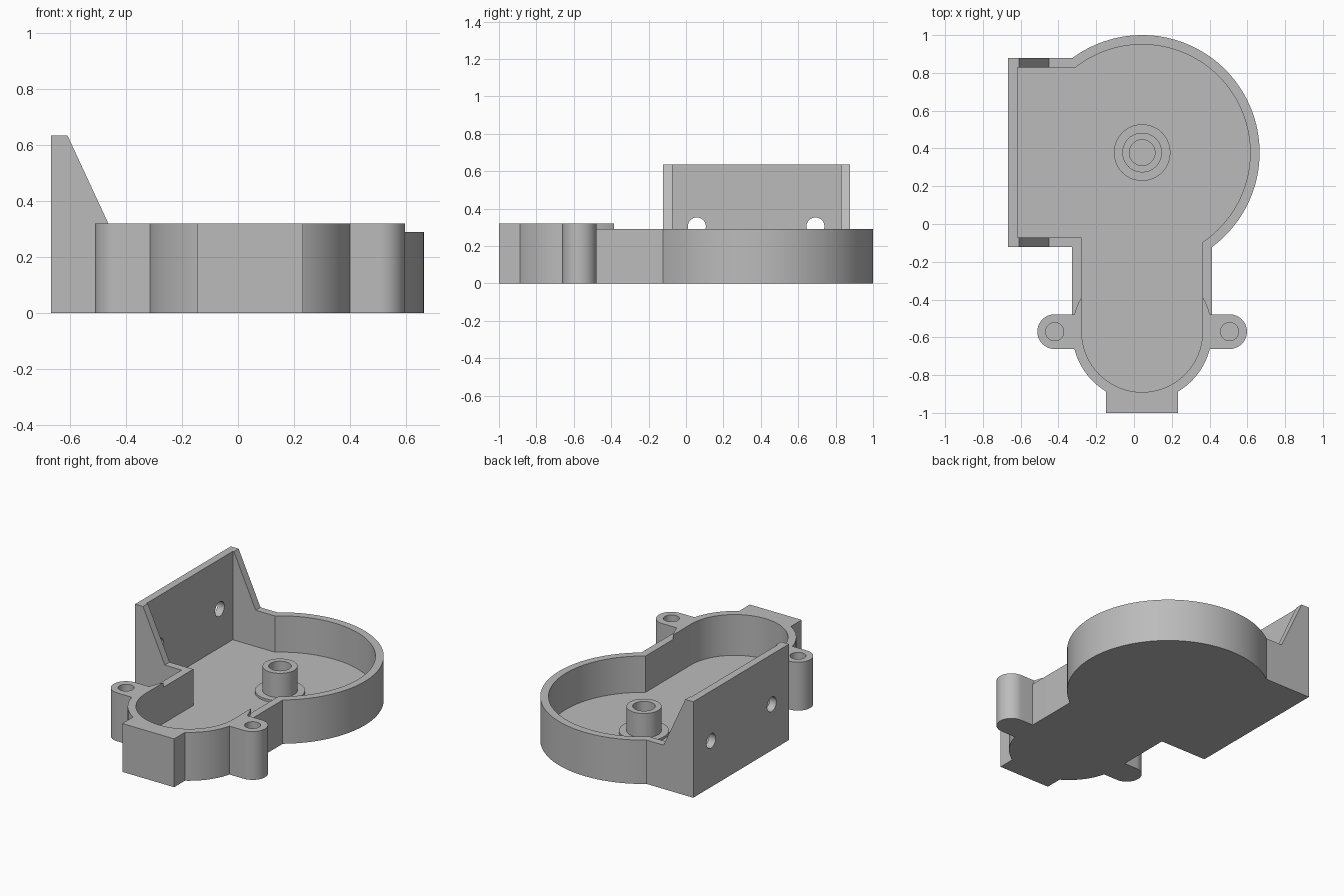
import bpy, bmesh
from math import sin, cos, asin, acos, pi

if "Cube" in bpy.data.objects:
    bpy.data.objects.remove(bpy.data.objects["Cube"], do_unlink=True)

grey = bpy.data.materials.new("plain grey")
grey.use_nodes = True
grey.diffuse_color = (0.5, 0.5, 0.5, 1)
grey.node_tree.nodes["Principled BSDF"].inputs["Base Color"].default_value = grey.diffuse_color

CX, CY = 0.043, 0.378        # centre of the round chamber
END_Y = -0.57                # centre of the rounded end
R, HALF, WALL = 0.622, 0.37, 0.05
RIM, HIGH, TALL = 0.29, 0.32, 0.635
LEFT = -0.668                # outer face of the tall plate


def arc(x, y, r, a0, a1, n):
    return [(x + r * cos(a0 + (a1 - a0) * i / n), y + r * sin(a0 + (a1 - a0) * i / n))
            for i in range(n + 1)]


def circle(x, y, r, n=40):
    return arc(x, y, r, 0, 2 * pi, n)[:-1]


def loft(name, rings, axis="z"):
    """Skin a list of (outline, level) rings along an axis and cap both ends."""
    place = {"x": lambda p, h: (h, p[0], p[1]),
             "y": lambda p, h: (p[0], h, p[1]),
             "z": lambda p, h: (p[0], p[1], h)}[axis]
    bm = bmesh.new()
    loops = [[bm.verts.new(place(p, h)) for p in pts] for pts, h in rings]
    n = len(loops[0])
    for a, b in zip(loops, loops[1:]):
        for i in range(n):
            j = (i + 1) % n
            bm.faces.new((a[i], a[j], b[j], b[i]))
    bm.faces.new(loops[0])
    bm.faces.new(loops[-1])
    bmesh.ops.recalc_face_normals(bm, faces=bm.faces)
    mesh = bpy.data.meshes.new(name)
    bm.to_mesh(mesh)
    bm.free()
    mesh.materials.append(grey)
    obj = bpy.data.objects.new(name, mesh)
    bpy.context.collection.objects.link(obj)
    return obj


def prism(name, pts, lo, hi, axis="z"):
    return loft(name, [(pts, lo), (pts, hi)], axis)


def cut(obj, cutter):
    mod = obj.modifiers.new("hole", "BOOLEAN")
    mod.operation, mod.solver, mod.object = "DIFFERENCE", "EXACT", cutter
    bpy.context.view_layer.objects.active = obj
    bpy.ops.object.modifier_apply(modifier=mod.name)


def outline(off):
    """Round chamber, square side bay and round-ended channel, inset by off."""
    r, half, bay = R - off, HALF - off, 0.5 - off
    pts = arc(CX, CY, r, pi - asin(bay / r), -acos(half / r), 72)
    pts += arc(CX, END_Y, half, 0, -pi, 32)
    pts += [(CX - half, CY - bay), (LEFT + off, CY - bay), (LEFT + off, CY + bay)]
    return pts


# Open tray: outer wall, rim, inner wall and floor
outer, inner = outline(0), outline(WALL)
tray = loft("tray", [(outer, 0), (outer, RIM), (inner, RIM), (inner, WALL)])

# Tall side plate with its sloping cheeks
plate = prism("side_plate", [(LEFT, CY - 0.5), (LEFT + WALL, CY - 0.5),
                             (LEFT + WALL, CY + 0.5), (LEFT, CY + 0.5)], RIM, TALL)
slope = [(LEFT + WALL, RIM), (LEFT + WALL, TALL), (-0.61, TALL), (-0.45, RIM)]
for name, y in (("front_cheek", CY - 0.5), ("back_cheek", CY + 0.5 - WALL)):
    prism(name, slope, y, y + WALL, "y")

# Two round holes through the side plate
for y in (0.058, 0.692):
    drill = prism("drill", circle(y, 0.305, 0.048), LEFT - 0.1, LEFT + 0.1, "x")
    cut(tray, drill)
    cut(plate, drill)
    bpy.data.objects.remove(drill, do_unlink=True)

# Raised crescent on the rounded end
tip = acos((HALF - WALL) / HALF)
crescent = arc(CX, END_Y, HALF, tip, -pi - tip, 48) + arc(CX, END_Y, HALF - WALL, -pi, 0, 32)
prism("raised_end_rim", crescent, RIM, HIGH)

# Solid block at the front
prism("front_block", [(CX - 0.19, -1), (CX + 0.19, -1), (CX + 0.19, -0.88),
                      (CX, -0.9), (CX - 0.19, -0.88)], 0, HIGH)

# Screw ears with blind holes
for name, s in (("left_ear", 1), ("right_ear", -1)):
    shape = arc(0.463, 0, 0.092, -pi / 2, pi / 2, 24) + [(0.345, 0.092), (0.345, -0.092)]
    ear = prism(name, [(CX + s * x, END_Y + y) for x, y in shape], 0, HIGH)
    drill = prism("drill", circle(CX + s * 0.463, END_Y, 0.048), 0.02, HIGH + 0.1)
    cut(ear, drill)
    bpy.data.objects.remove(drill, do_unlink=True)

# Hollow centre post on a thin flange
steps = ((0.15, 0.04), (0.15, 0.065), (0.105, 0.065), (0.105, 0.225), (0.068, 0.225), (0.068, 0.055))
loft("centre_post", [(circle(CX, CY, r), z) for r, z in steps])

# Smooth the curved walls and keep the edges crisp
bpy.ops.object.select_all(action="DESELECT")
for obj in bpy.context.collection.objects:
    if obj.type == "MESH" and grey.name in obj.data.materials:
        obj.select_set(True)
        bpy.context.view_layer.objects.active = obj
bpy.ops.object.shade_smooth_by_angle(angle=pi / 6)
